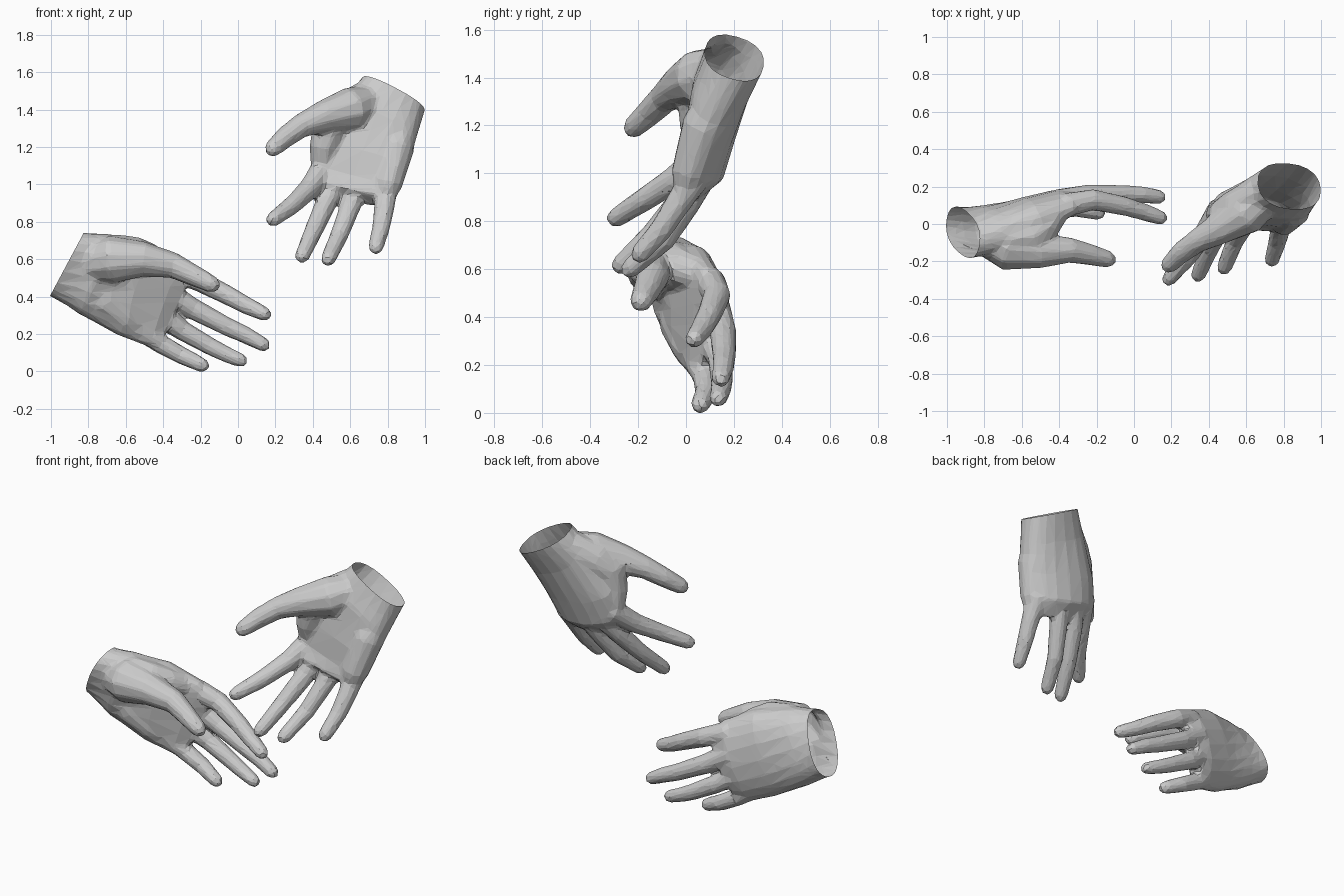
import bpy, bmesh, math
from mathutils import Vector as V


def bridge(bm, rings):
    """Skin a list of equal rings into a closed solid."""
    loops = [[bm.verts.new(p) for p in r] for r in rings]
    n = len(loops[0])
    for a, b in zip(loops, loops[1:]):
        for i in range(n):
            j = (i + 1) % n
            bm.faces.new((a[i], a[j], b[j], b[i]))
    bm.faces.new(loops[0][::-1])
    bm.faces.new(loops[-1])


def tangents(c):
    return [(c[min(i + 1, len(c) - 1)] - c[max(i - 1, 0)]).normalized() for i in range(len(c))]


def digit(bm, pts):
    """Tapered finger or muscle through (x, y, z, radius) joints with a rounded tip."""
    c = [V(p[:3]) for p in pts]
    r = [p[3] * 1.05 for p in pts]
    end = (c[-1] - c[-2]).normalized()
    start = (c[0] - c[1]).normalized()
    tip, rt = c[-1], r[-1]
    c = [c[0] + start * r[0] * 0.5] + c + [tip + end * rt * 0.6, tip + end * rt]
    r = [r[0] * 0.6] + r + [rt * 0.8, rt * 0.4]
    rings = []
    for p, t, rad in zip(c, tangents(c), r):
        side = t.cross(V((0, 1, 0.05))).normalized()
        up = side.cross(t)
        rings.append([p + rad * (math.cos(a) * side + math.sin(a) * up)
                      for a in (math.tau * k / 10 for k in range(10))])
    bridge(bm, rings)


def palm(bm, sections, wrist_no):
    """Loft of flattened ovals: thumb-side point, little-finger-side point, half thickness, arch."""
    s = [(V(a), V(b), t, h) for a, b, t, h in sections]
    a, b, t, h = s[0]
    s.insert(0, (a + wrist_no * 0.1, b + wrist_no * 0.1, t, h))
    c = [(q[0] + q[1]) / 2 for q in s]
    tan = tangents(c)
    tan[0] = tan[1] = wrist_no
    rings = []
    for (a, b, t, h), mid, ax in zip(s, c, tan):
        w = (a - b) / 2
        d = ax.cross(w).normalized()
        if d.y < 0:
            d = -d
        ring = []
        for k in range(20):
            ang = math.tau * k / 20
            cu, sv = math.cos(ang), math.sin(ang)
            u = math.copysign(abs(cu) ** 0.85, cu)
            v = math.copysign(abs(sv) ** 0.85, sv)
            ring.append(mid + w * u + d * (t * v + h * (1 - u * u)))
        rings.append(ring)
    bridge(bm, rings)


def hand(name, sections, digits, wrist_no):
    wrist_no = V(wrist_no).normalized()
    bm = bmesh.new()
    palm(bm, sections, wrist_no)
    for d in digits:
        digit(bm, d)
    bmesh.ops.recalc_face_normals(bm, faces=bm.faces)
    me = bpy.data.meshes.new(name)
    bm.to_mesh(me)
    bm.free()
    ob = bpy.data.objects.new(name, me)
    bpy.context.collection.objects.link(ob)

    # fuse the parts, soften the joins, reduce to low-poly facets
    m = ob.modifiers.new("fuse", 'REMESH')
    m.mode = 'VOXEL'
    m.voxel_size = 0.011
    m = ob.modifiers.new("soften", 'SMOOTH')
    m.factor = 0.5
    m.iterations = 10
    m = ob.modifiers.new("facets", 'DECIMATE')
    m.ratio = 0.05
    dg = bpy.context.evaluated_depsgraph_get()
    out = bpy.data.meshes.new_from_object(ob.evaluated_get(dg))
    ob.modifiers.clear()

    # cut the wrist open
    bm = bmesh.new()
    bm.from_mesh(out)
    co = (V(sections[0][0]) + V(sections[0][1])) / 2
    bmesh.ops.bisect_plane(bm, geom=bm.verts[:] + bm.edges[:] + bm.faces[:],
                           plane_co=co, plane_no=wrist_no, clear_outer=True)
    for f in bm.faces:
        f.smooth = False
    bm.to_mesh(out)
    bm.free()
    ob.data = out


# lower hand, reaching right
hand("lower_hand",
     [((-0.83, -0.12, 0.735), (-1.00, 0.03, 0.41), 0.118, 0),
      ((-0.70, -0.07, 0.735), (-0.855, 0.00, 0.31), 0.125, 0.005),
      ((-0.50, 0.03, 0.70), (-0.645, 0.01, 0.195), 0.105, 0.02),
      ((-0.32, 0.09, 0.61), (-0.49, 0.05, 0.135), 0.08, 0.035),
      ((-0.25, 0.11, 0.52), (-0.42, 0.07, 0.125), 0.05, 0.04)],
     [  # thumb, index, middle, ring, little
      [(-0.82, -0.06, 0.57, 0.09), (-0.67, -0.125, 0.60, 0.122), (-0.50, -0.145, 0.60, 0.09),
       (-0.34, -0.14, 0.565, 0.066), (-0.23, -0.165, 0.51, 0.055), (-0.145, -0.187, 0.468, 0.046)],
      [(-0.37, 0.10, 0.55, 0.062), (-0.22, 0.13, 0.49, 0.056), (-0.05, 0.095, 0.405, 0.05),
       (0.05, 0.065, 0.35, 0.045), (0.138, 0.035, 0.31, 0.039)],
      [(-0.41, 0.12, 0.44, 0.064), (-0.24, 0.155, 0.335, 0.055), (-0.05, 0.16, 0.235, 0.048),
       (0.05, 0.155, 0.19, 0.044), (0.133, 0.145, 0.145, 0.038)],
      [(-0.45, 0.10, 0.32, 0.062), (-0.30, 0.145, 0.22, 0.052), (-0.15, 0.15, 0.135, 0.046),
       (-0.07, 0.145, 0.095, 0.042), (0.013, 0.135, 0.06, 0.037)],
      [(-0.52, 0.05, 0.23, 0.062), (-0.41, 0.08, 0.145, 0.05), (-0.30, 0.085, 0.085, 0.046),
       (-0.195, 0.06, 0.036, 0.039)],
      # thumb web and heel
      [(-0.80, -0.09, 0.61, 0.09), (-0.66, -0.075, 0.62, 0.11), (-0.54, -0.06, 0.615, 0.10),
       (-0.47, 0.00, 0.60, 0.08), (-0.41, 0.07, 0.57, 0.065)],
      [(-0.82, -0.02, 0.47, 0.09), (-0.72, -0.01, 0.38, 0.10), (-0.60, 0.02, 0.28, 0.08)]],
     (-0.88, 0, 0.47))

# upper hand, reaching down
hand("upper_hand",
     [((0.66, 0.215, 1.565), (1.00, 0.19, 1.40), 0.128, 0),
      ((0.56, 0.16, 1.45), (0.955, 0.11, 1.25), 0.122, 0.01),
      ((0.42, 0.10, 1.22), (0.91, 0.04, 1.10), 0.105, 0.03),
      ((0.385, 0.06, 1.07), (0.86, 0.01, 0.98), 0.09, 0.04),
      ((0.40, -0.01, 1.00), (0.84, -0.03, 0.91), 0.055, 0.035)],
     [  # thumb, index, middle, ring, little
      [(0.72, 0.16, 1.44, 0.09), (0.60, 0.06, 1.40, 0.115), (0.45, -0.03, 1.36, 0.082),
       (0.34, -0.09, 1.315, 0.062), (0.255, -0.15, 1.255, 0.055), (0.19, -0.215, 1.195, 0.046)],
      [(0.46, 0.085, 1.09, 0.064), (0.38, -0.045, 0.975, 0.056), (0.29, -0.175, 0.89, 0.048),
       (0.19, -0.29, 0.815, 0.04)],
      [(0.55, 0.095, 1.06, 0.064), (0.475, 0.00, 0.91, 0.055), (0.405, -0.13, 0.755, 0.048),
       (0.345, -0.27, 0.62, 0.04)],
      [(0.65, 0.085, 1.03, 0.064), (0.60, 0.01, 0.88, 0.053), (0.54, -0.09, 0.725, 0.047),
       (0.483, -0.232, 0.603, 0.04)],
      [(0.79, 0.05, 1.00, 0.062), (0.782, -0.03, 0.88, 0.053), (0.765, -0.10, 0.77, 0.047),
       (0.738, -0.19, 0.667, 0.04)],
      # thumb web and heel
      [(0.68, 0.17, 1.46, 0.09), (0.57, 0.09, 1.38, 0.105), (0.485, 0.05, 1.31, 0.09),
       (0.46, 0.05, 1.20, 0.075), (0.45, 0.07, 1.10, 0.06)],
      [(0.88, 0.13, 1.33, 0.07), (0.85, 0.075, 1.20, 0.09), (0.80, 0.015, 1.00, 0.075)]],
     (0.46, 0.28, 0.84))
